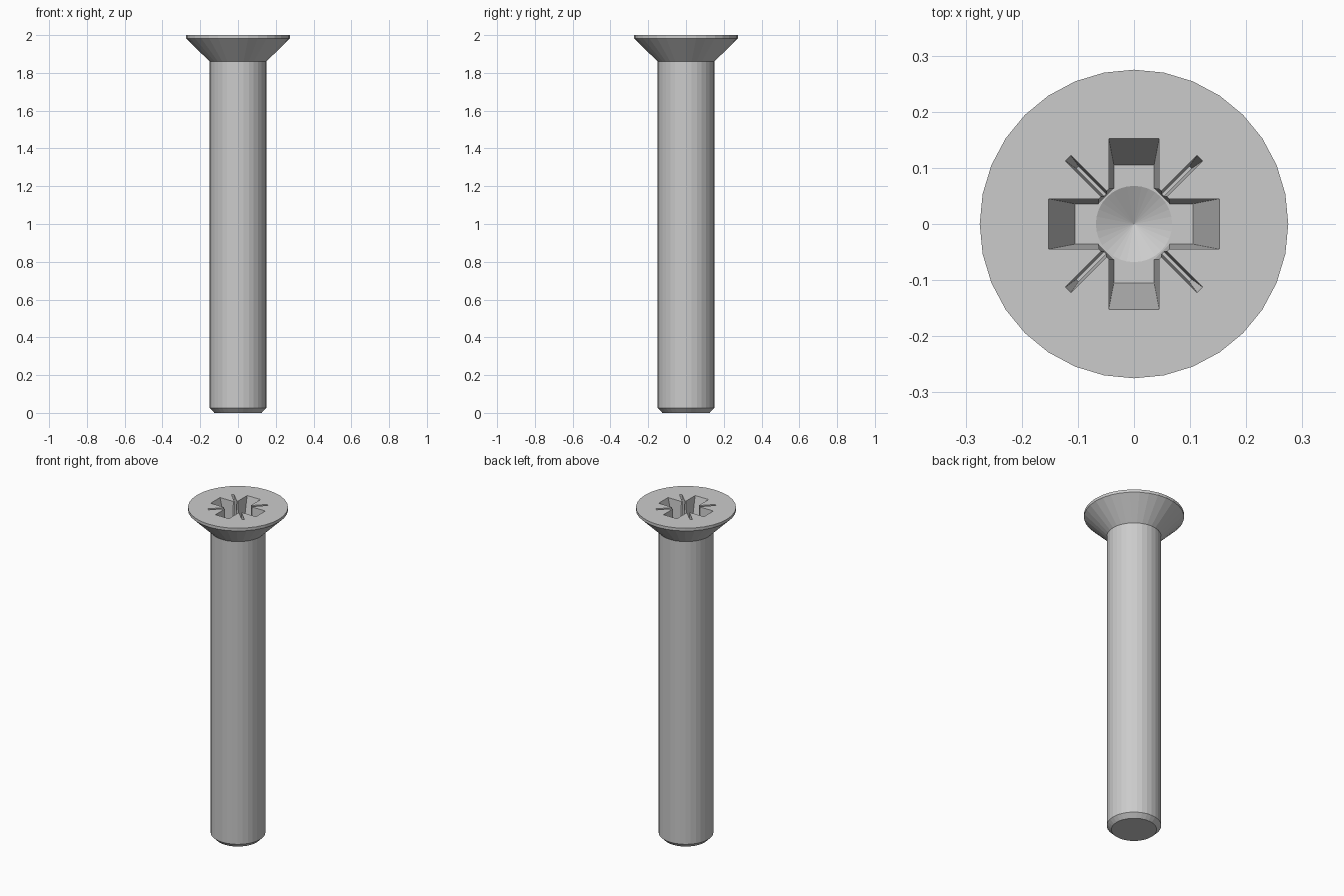
import bpy, bmesh
from math import sin, cos, pi, sqrt

if "Cube" in bpy.data.objects:
    bpy.data.objects.remove(bpy.data.objects["Cube"])

TOP, DEPTH, OVER = 2.0, 0.17, 0.02


def loft(name, rings, apex=None):
    """Solid through closed rings of 3D points, capped or ended in a point."""
    bm = bmesh.new()
    vs = [[bm.verts.new(p) for p in r] for r in rings]
    n = len(rings[0])
    for a, b in zip(vs, vs[1:]):
        for i in range(n):
            bm.faces.new((a[i], a[(i + 1) % n], b[(i + 1) % n], b[i]))
    bm.faces.new(vs[-1])
    if apex:
        tip = bm.verts.new(apex)
        for i in range(n):
            bm.faces.new((vs[0][i], vs[0][(i + 1) % n], tip))
    else:
        bm.faces.new(vs[0][::-1])
    bmesh.ops.recalc_face_normals(bm, faces=bm.faces[:])
    me = bpy.data.meshes.new(name)
    bm.to_mesh(me)
    bm.free()
    ob = bpy.data.objects.new(name, me)
    bpy.context.collection.objects.link(ob)
    return ob


def circle(r, z, n=32):
    return [(r * cos(2 * pi * i / n), r * sin(2 * pi * i / n), z) for i in range(n)]


def blend(top, floor, depth, up):
    """Linear taper value: up=True is just above the head, else the floor."""
    return top + (top - floor) * OVER / depth if up else floor


def cross_ring(up):
    tip = blend(0.152, 0.105, DEPTH, up)
    w = blend(0.045, 0.036, DEPTH, up)
    c = blend(0.076, 0.07, DEPTH, up) * sqrt(2) - w
    pts = []
    for k in range(4):
        ca, sa = (1, 0, -1, 0)[k], (0, 1, 0, -1)[k]
        for x, y in ((c, -w), (tip, -w), (tip, w), (c, w)):
            pts.append((x * ca - y * sa, x * sa + y * ca,
                        TOP + OVER if up else TOP - DEPTH))
    return pts


def slot_ring(angle, up):
    depth = 0.1
    tip = blend(0.166, 0.143, depth, up)
    w = blend(0.007, 0.003, depth, up)
    ca, sa = cos(angle), sin(angle)
    z = TOP + OVER if up else TOP - depth
    return [(x * ca - y * sa, x * sa + y * ca, z)
            for x, y in ((-tip, -w), (tip, -w), (tip, w), (-tip, w))]


# Screw body: chamfered tip, shank, countersunk head with thin rim
profile = ((0.125, 0), (0.15, 0.025), (0.15, 1.86), (0.275, 1.983), (0.275, TOP))
screw = loft("countersunk_screw", [circle(r, z) for r, z in profile])

# Recess cutters: cross, shallow conical bottom, two thin diagonal slots
cutters = [
    loft("cross_cutter", [cross_ring(False), cross_ring(True)]),
    loft("cone_cutter", [circle(0.068, TOP - DEPTH), circle(0.068, TOP - DEPTH + 0.05)],
         apex=(0, 0, TOP - DEPTH - 0.035)),
]
for name, a in (("slot_cutter_a", pi / 4), ("slot_cutter_b", 3 * pi / 4)):
    cutters.append(loft(name, [slot_ring(a, False), slot_ring(a, True)]))

bpy.context.view_layer.objects.active = screw
for cut in cutters:
    cut.hide_render = True
    mod = screw.modifiers.new(cut.name, 'BOOLEAN')
    mod.operation, mod.solver, mod.object = 'DIFFERENCE', 'EXACT', cut
    bpy.ops.object.modifier_apply(modifier=mod.name)
    bpy.data.objects.remove(cut)
